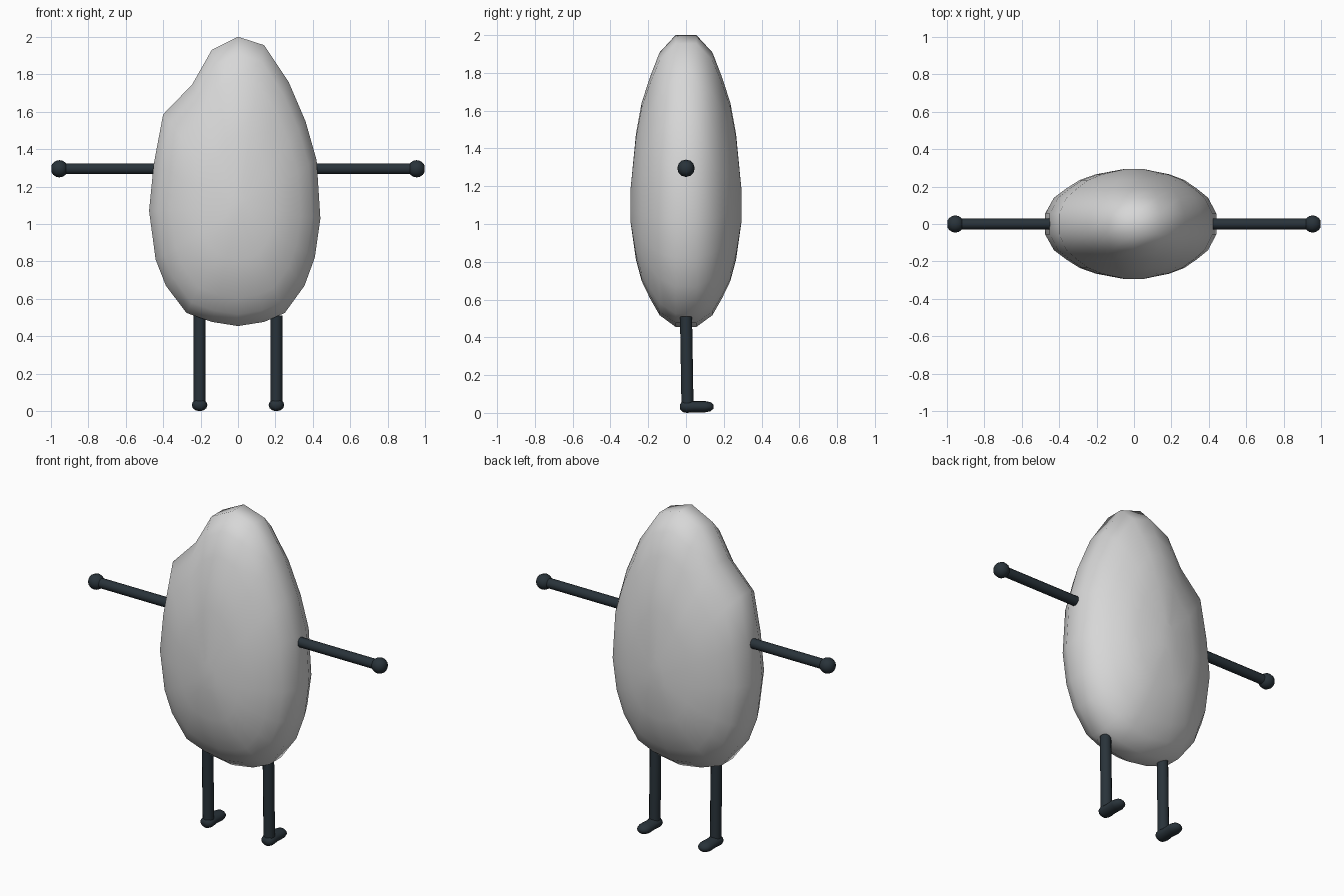
import bpy, bmesh, math

if "Cube" in bpy.data.objects:
    bpy.data.objects.remove(bpy.data.objects["Cube"])


def material(name, rgb):
    m = bpy.data.materials.new(name)
    m.diffuse_color = (*rgb, 1)
    m.use_nodes = True
    m.node_tree.nodes["Principled BSDF"].inputs["Base Color"].default_value = m.diffuse_color
    return m


SHELL = material("pale grey", (0.68, 0.68, 0.68))
DARK = material("dark slate", (0.022, 0.033, 0.042))


def loft(name, rings, mat, angle=60):
    """Skin a list of equal-length closed rings and cap both ends."""
    bm = bmesh.new()
    loops = [[bm.verts.new(p) for p in ring] for ring in rings]
    n = len(loops[0])
    for a, b in zip(loops, loops[1:]):
        for i in range(n):
            j = (i + 1) % n
            bm.faces.new((a[i], a[j], b[j], b[i]))
    bm.faces.new(loops[0])
    bm.faces.new(loops[-1])
    bmesh.ops.recalc_face_normals(bm, faces=bm.faces)
    mesh = bpy.data.meshes.new(name)
    bm.to_mesh(mesh)
    bm.free()
    mesh.materials.append(mat)
    ob = bpy.data.objects.new(name, mesh)
    bpy.context.collection.objects.link(ob)
    bpy.ops.object.select_all(action='DESELECT')
    ob.select_set(True)
    bpy.context.view_layer.objects.active = ob
    bpy.ops.object.shade_smooth_by_angle(angle=math.radians(angle))
    return ob


def circle(rx, ry, n=12):
    return [(rx * math.cos(2 * math.pi * i / n), ry * math.sin(2 * math.pi * i / n))
            for i in range(n)]


# Body: front outline shrunk towards the middle as it swells forward and back
outline = [(0, 2.0), (0.14, 1.955), (0.27, 1.76), (0.36, 1.55), (0.42, 1.34),
           (0.44, 1.03), (0.41, 0.82), (0.355, 0.67), (0.25, 0.525), (0.14, 0.477),
           (0, 0.455), (-0.14, 0.477), (-0.275, 0.525), (-0.385, 0.67), (-0.44, 0.81),
           (-0.475, 1.07), (-0.45, 1.32), (-0.4, 1.585), (-0.245, 1.745), (-0.14, 1.93)]
layers = [(0.055, 1.0), (0.14, 0.9), (0.19, 0.76), (0.235, 0.61), (0.265, 0.43), (0.293, 0.12)]
layers = [(-y, s) for y, s in reversed(layers)] + layers
MID = 1.08
loft("body", [[(x * s, y, MID + (z - MID) * s) for x, z in outline] for y, s in layers],
     SHELL, 80)

for side, s in (("left", -1), ("right", 1)):
    # Arm
    loft(side + "_arm", [[(s * x, a, 1.295 + b) for a, b in circle(0.029, 0.029)]
                         for x in (0.415, 0.95)], DARK)
    # Round hand
    hand = [(0.046 * math.cos(t), 0.046 * math.sin(t))
            for t in [math.pi * k / 8 for k in range(1, 8)]]
    loft(side + "_hand", [[(s * (0.954 + d), a, 1.295 + b) for a, b in circle(r, r)]
                          for d, r in hand], DARK)
    # Leg, leaning very slightly
    loft(side + "_leg", [[(s * 0.205 + a, y + b, z) for a, b in circle(0.032, 0.032)]
                         for y, z in ((0.0, 0.51), (0.008, 0.03))], DARK)
    # Foot
    foot = [(-0.031, 0.018, 0.014), (-0.018, 0.036, 0.029), (0.005, 0.042, 0.033),
            (0.04, 0.038, 0.03), (0.1, 0.042, 0.03), (0.13, 0.034, 0.024), (0.145, 0.014, 0.011)]
    loft(side + "_foot", [[(s * 0.205 + a, y, 0.033 + b) for a, b in circle(rx, rz)]
                          for y, rx, rz in foot], DARK)
